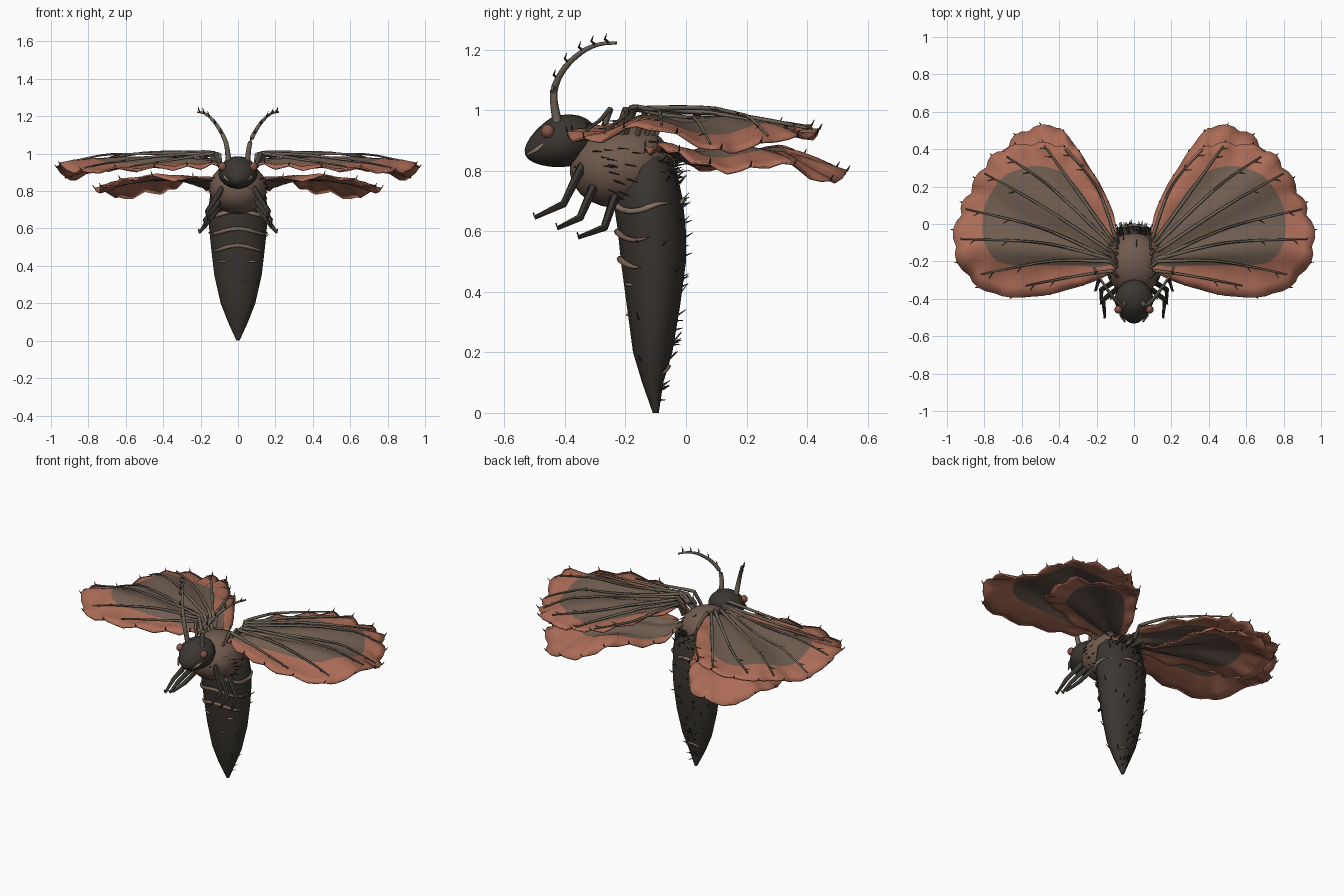
import bpy, bmesh, math, random
from mathutils import Vector, Matrix

random.seed(4)
cube = bpy.data.objects.get("Cube")
if cube:
    bpy.data.objects.remove(cube)


def material(name, r, g, b):
    m = bpy.data.materials.new(name)
    m.use_nodes = True
    m.diffuse_color = (r, g, b, 1)
    node = next(n for n in m.node_tree.nodes if n.type == 'BSDF_PRINCIPLED')
    node.inputs["Base Color"].default_value = (r, g, b, 1)
    node.inputs["Roughness"].default_value = 0.8
    return m


CHARCOAL = material("charcoal", .043, .037, .03)
BROWN = material("thorax brown", .165, .105, .078)
TAUPE = material("wing taupe", .16, .109, .081)
UNDER = material("wing underside brown", .12, .084, .064)
RUST = material("rust border", .41, .15, .095)
VEIN = material("vein grey brown", .155, .125, .092)
TAN = material("tan band", .25, .18, .13)
UMBER = material("umber band", .2, .125, .088)
EYE = material("eye red brown", .24, .09, .065)


def add(name, bm, *mats, angle=60):
    mesh = bpy.data.meshes.new(name)
    bmesh.ops.recalc_face_normals(bm, faces=bm.faces)
    bm.to_mesh(mesh)
    bm.free()
    for m in mats:
        mesh.materials.append(m)
    ob = bpy.data.objects.new(name, mesh)
    bpy.context.collection.objects.link(ob)
    bpy.ops.object.select_all(action='DESELECT')
    ob.select_set(True)
    bpy.context.view_layer.objects.active = ob
    bpy.ops.object.shade_smooth_by_angle(angle=math.radians(angle))
    return ob


def ball(name, centre, radii, mat, tilt=0, taper=0):
    bm = bmesh.new()
    bmesh.ops.create_uvsphere(bm, u_segments=20, v_segments=12, radius=1)
    for v in bm.verts:
        k = 1 - taper * max(0, -v.co.y)
        v.co = Vector((v.co.x * k * radii[0], v.co.y * radii[1], v.co.z * k * radii[2]))
    bm.transform(Matrix.Translation(centre) @ Matrix.Rotation(math.radians(tilt), 4, 'X'))
    return add(name, bm, mat)


def tubes(name, paths, mat, sides=6):
    """Sweep each path of (position, radius) pairs into a closed tapered tube."""
    bm = bmesh.new()
    for path in paths:
        pts = [Vector(p) for p, r in path]
        rings = []
        for i, (p, r) in enumerate(path):
            d = (pts[min(i + 1, len(pts) - 1)] - pts[max(i - 1, 0)]).normalized()
            side = d.cross(Vector((.31, .17, .93))).normalized()
            up = side.cross(d)
            turns = [math.tau * k / sides for k in range(sides)]
            rings.append([bm.verts.new(pts[i] + r * (math.cos(t) * side + math.sin(t) * up)) for t in turns])
        for a, b in zip(rings, rings[1:]):
            for k in range(sides):
                bm.faces.new((a[k], a[k - 1], b[k - 1], b[k]))
        bm.faces.new(rings[0])
        bm.faces.new(rings[-1][::-1])
    return add(name, bm, mat)


def flip(p, s):
    return Vector((p[0] * s, p[1], p[2]))


def smooth(pts, n):
    """Catmull-Rom through the points, n steps per span."""
    v = [Vector(p) for p in pts]
    out = []
    for i in range(len(v) - 1):
        a, b, c, d = v[max(i - 1, 0)], v[i], v[i + 1], v[min(i + 2, len(v) - 1)]
        for k in range(n):
            t = k / n
            out.append(.5 * (2 * b + (c - a) * t + (2 * a - 5 * b + 4 * c - d) * t * t
                             + (3 * b - a - 3 * c + d) * t ** 3))
    return out + [v[-1]]


# Abdomen: rows of height, front y, back y, half width
ROWS = [(0, -.11, -.09, .008), (.1, -.145, -.075, .055), (.2, -.175, -.045, .095),
        (.35, -.195, -.02, .13), (.5, -.215, 0, .148), (.6, -.225, 0, .158),
        (.7, -.24, -.01, .163), (.8, -.22, -.03, .15), (.88, -.18, -.08, .1)]


def abdomen_point(z, t, grow=0):
    for a, b in zip(ROWS, ROWS[1:]):
        if z <= b[0]:
            break
    f = (z - a[0]) / (b[0] - a[0])
    front, back, half = (a[i] + f * (b[i] - a[i]) for i in (1, 2, 3))
    return Vector(((half + grow) * math.sin(t),
                   (front + back) / 2 - ((back - front) / 2 + grow) * math.cos(t), z))


bm = bmesh.new()
rings = [[bm.verts.new(abdomen_point(r[0], math.tau * k / 14)) for k in range(14)] for r in ROWS]
for a, b in zip(rings, rings[1:]):
    for k in range(14):
        bm.faces.new((a[k - 1], a[k], b[k], b[k - 1]))
bm.faces.new(rings[0])
bm.faces.new(rings[-1])
add("abdomen", bm, CHARCOAL)


# Sagging bands: height, centre angle, half sweep, radius
def bands(name, mat, *rows):
    steps = [i / 9 - 1 for i in range(19)]
    tubes(name, [[(abdomen_point(z + .014 * math.cos(u * sweep * 3), mid + u * sweep, .003),
                   r * (1.05 - u ** 4)) for u in steps] for z, mid, sweep, r in rows], mat)


bands("upper_bands", TAN, (.68, 0, 2.3, .011), (.69, math.pi, .5, .009))
bands("lower_bands", UMBER, (.585, 0, 1.5, .01), (.495, 0, 1.2, .01), (.14, math.pi, .9, .006))
bands("band_flecks", TAN, (.41, .6, .2, .006), (.41, -.6, .2, .006), (.31, .2, .1, .005))

# Thorax and head
THORAX, T_RAD = Vector((0, -.215, .815)), Vector((.155, .17, .137))
ball("thorax", THORAX, T_RAD, BROWN, tilt=10)
ball("head", (0, -.415, .895), (.105, .124, .086), CHARCOAL, tilt=20, taper=.28)
for s, side in ((1, "left"), (-1, "right")):
    ball(side + "_eye", (s * .083, -.457, .93), (.021, .022, .023), EYE)
tubes("palps", [[(flip((.076, -.46, .895), s), .004), (flip((.069, -.49, .872), s), .009),
                 (flip((.047, -.525, .853), s), .004)] for s in (1, -1)], TAN)

# Antennae with small barbs on the upper side
stalks, barbs = [], []
for s in (1, -1):
    line = smooth([(.05, -.425, .96), (.065, -.437, 1.06), (.105, -.4, 1.14),
                   (.15, -.34, 1.195), (.185, -.285, 1.218), (.215, -.23, 1.222)], 4)
    n = len(line) - 1
    stalks.append([(flip(p, s), .017 - .012 * (i / n) ** .6) for i, p in enumerate(line)])
    for i in range(6, n + 1, 3):
        p = line[i]
        barbs.append([(flip(p, s), .005), (flip(p + Vector((.008, -.014, .014)), s), .004),
                      (flip(p + Vector((.012, -.008, .032)), s), .001)])
tubes("antennae", stalks, VEIN, 8)
tubes("antenna_barbs", barbs, CHARCOAL, 4)

# Three pairs of bent legs
legs = []
for s in (1, -1):
    for hip, knee, foot in [((.08, -.34, .82), (.165, -.405, .69), (.155, -.5, .645)),
                            ((.09, -.3, .76), (.175, -.35, .645), (.175, -.425, .61)),
                            ((.09, -.23, .73), (.18, -.27, .612), (.205, -.355, .58))]:
        toe = Vector(foot) + Vector((.006, -.004, .016))
        legs.append([(flip(p, s), r) for p, r in
                     ((hip, .017), (knee, .013), (foot, .007), (toe, .003))])
tubes("legs", legs, CHARCOAL)


# Wings: a fan of rings, taupe inside and rust outside
def fore_z(x, y):
    z = .968 - .26 * max(0, -y - .15) - .14 * max(0, y - .1) - .1 * max(0, x - .72)
    z -= .34 * max(0, x - .68) * min(1, max(0, (y + .15) / .3))
    return z + .013 * min(1, x / .4) * math.sin(14 * math.atan2(y + .2, x))


def hind_z(x, y):
    z = .872 - .45 * max(0, y - .32) - .24 * max(0, x - .5)
    z -= .45 * max(0, .3 - x) * min(1, max(0, y + .1) / .2)
    return z + .012 * min(1, x / .4) * math.sin(15 * math.atan2(y + .1, x))


def wing(name, root, outer, inner, height, s):
    out = smooth([(x, y, 0) for x, y in outer], 4)
    inn = smooth([(x, y, 0) for x, y in inner], 4)
    root = Vector((*root, 0))
    bm = bmesh.new()
    layers, bristles = [], []
    for ring in range(1, 8):
        row = []
        for i, (o, n) in enumerate(zip(out, inn)):
            scallop = 1 + .028 * (abs(math.sin(i * math.pi / 4)) - .6)
            edge = root + (o - root) * scallop
            p = root.lerp(n, ring / 4) if ring <= 4 else n.lerp(edge, (ring - 4) / 3)
            p.z = height(p.x, p.y) - .004 * max(0, ring - 4) * math.cos(i * math.pi / 2)
            row.append(bm.verts.new(flip(p, s)))
            if ring == 7 and i % 4 == 2:
                tip = p + (p - root).normalized() * .02 + Vector((0, 0, .004))
                bristles.append([(flip(p, s), .004), (flip(tip, s), .001)])
        layers.append(row)
    centre = bm.verts.new(flip((root.x, root.y, height(root.x, root.y)), s))
    for i in range(len(out) - 1):
        bm.faces.new((centre, layers[0][i], layers[0][i + 1]))
        for j, (a, b) in enumerate(zip(layers, layers[1:])):
            bm.faces.new((a[i], b[i], b[i + 1], a[i + 1])).material_index = int(j >= 3)
    ob = add(name, bm, TAUPE, RUST, UNDER, RUST, angle=40)
    if sum(f.normal.z for f in ob.data.polygons) < 0:
        ob.data.flip_normals()
    solid = ob.modifiers.new("thickness", 'SOLIDIFY')
    solid.thickness = .008
    solid.offset = 0
    solid.material_offset = 2
    tubes(name + "_bristles", bristles, CHARCOAL, 4)


FORE_OUT = [(.1, -.25), (.2, -.3), (.35, -.35), (.54, -.39), (.75, -.375), (.89, -.28), (.965, -.12),
            (.935, .05), (.88, .17), (.8, .31), (.7, .4), (.55, .43), (.42, .425),
            (.32, .37), (.22, .22), (.13, .04), (.09, -.13)]
FORE_IN = [(.1, -.22), (.2, -.23), (.33, -.22), (.5, -.22), (.7, -.21), (.78, -.14), (.81, -.04),
           (.8, .08), (.76, .17), (.7, .25), (.62, .29), (.53, .31), (.45, .3),
           (.38, .27), (.27, .16), (.18, 0), (.11, -.13)]
HIND_OUT = [(.15, -.14), (.35, -.12), (.55, -.06), (.68, .02), (.75, .14), (.75, .28),
            (.68, .42), (.57, .505), (.42, .522), (.33, .44), (.25, .32), (.17, .19), (.11, .05), (.09, -.05)]
HIND_IN = [(.14, -.1), (.32, -.06), (.45, 0), (.56, .06), (.6, .14), (.6, .22),
           (.55, .29), (.48, .33), (.4, .33), (.33, .29), (.26, .23), (.19, .13), (.13, .02), (.1, -.06)]
# Vein routes across each forewing: start, middle, end, height of the start
ROUTES = [((.1, -.07), (.2, .2), (.37, .4), .02), ((.12, -.08), (.38, .28), (.48, .42), .025),
          ((.13, -.1), (.45, .2), (.68, .36), .03), ((.15, -.13), (.5, .1), (.8, .27), .03),
          ((.16, -.17), (.5, -.02), (.9, .08), .03), ((.15, -.18), (.5, -.1), (.93, -.08), .035),
          ((.13, -.2), (.45, -.2), (.82, -.27), .04), ((.12, -.25), (.32, -.28), (.58, -.33), .05)]
veins, spurs = [], []
for s, side in ((1, "left"), (-1, "right")):
    wing(side + "_forewing", (.09, -.2), FORE_OUT, FORE_IN, fore_z, s)
    wing(side + "_hindwing", (.07, -.1), HIND_OUT, HIND_IN, hind_z, s)
    for a, b, c, lift in ROUTES:
        line = smooth([(*p, 0) for p in (a, b, c)], 8)
        for i, p in enumerate(line):
            p.z = fore_z(p.x, p.y) + lift * (1 - i / 16) + .009
        shoulder = Vector((.09, a[1] - .03, .92))
        veins.append([(flip(shoulder, s), .01)]
                     + [(flip(p, s), .0105 - .0065 * i / 16) for i, p in enumerate(line)])
        for i in (11, 14):
            d = (line[i + 1] - line[i]).normalized()
            tip = line[i] + .03 * (d + Vector((d.y, -d.x, .2)))
            spurs.append([(flip(line[i], s), .004), (flip(tip, s), .001)])
tubes("wing_veins", veins, VEIN)
tubes("vein_spurs", spurs, VEIN, 4)

# Bristly hairs on the abdomen and thorax
hairs = []
for i in range(60):
    z = random.uniform(.04, .84)
    t = random.gauss(math.pi, .5) if i < 50 else random.uniform(-3, 3)
    p, out = abdomen_point(z, t), abdomen_point(z, t, 1) - abdomen_point(z, t)
    hairs.append([(p, .0035), (p + .02 * out + Vector((0, .004, random.uniform(0, .03))), .001)])
for i in range(80):
    d = Vector((random.uniform(-1, 1), random.uniform(-.5, 1), random.uniform(-.7, .4))).normalized()
    p = THORAX + d * T_RAD
    hairs.append([(p, .003), (p + .012 * d + Vector((0, .036, -.008)), .001)])
for i in range(18):
    p = Vector((random.uniform(-.08, .08), -.06, random.uniform(.78, .86)))
    hairs.append([(p, .004), (p + Vector((0, random.uniform(.04, .075), .012)), .001)])
tubes("body_hairs", hairs, CHARCOAL, 4)
